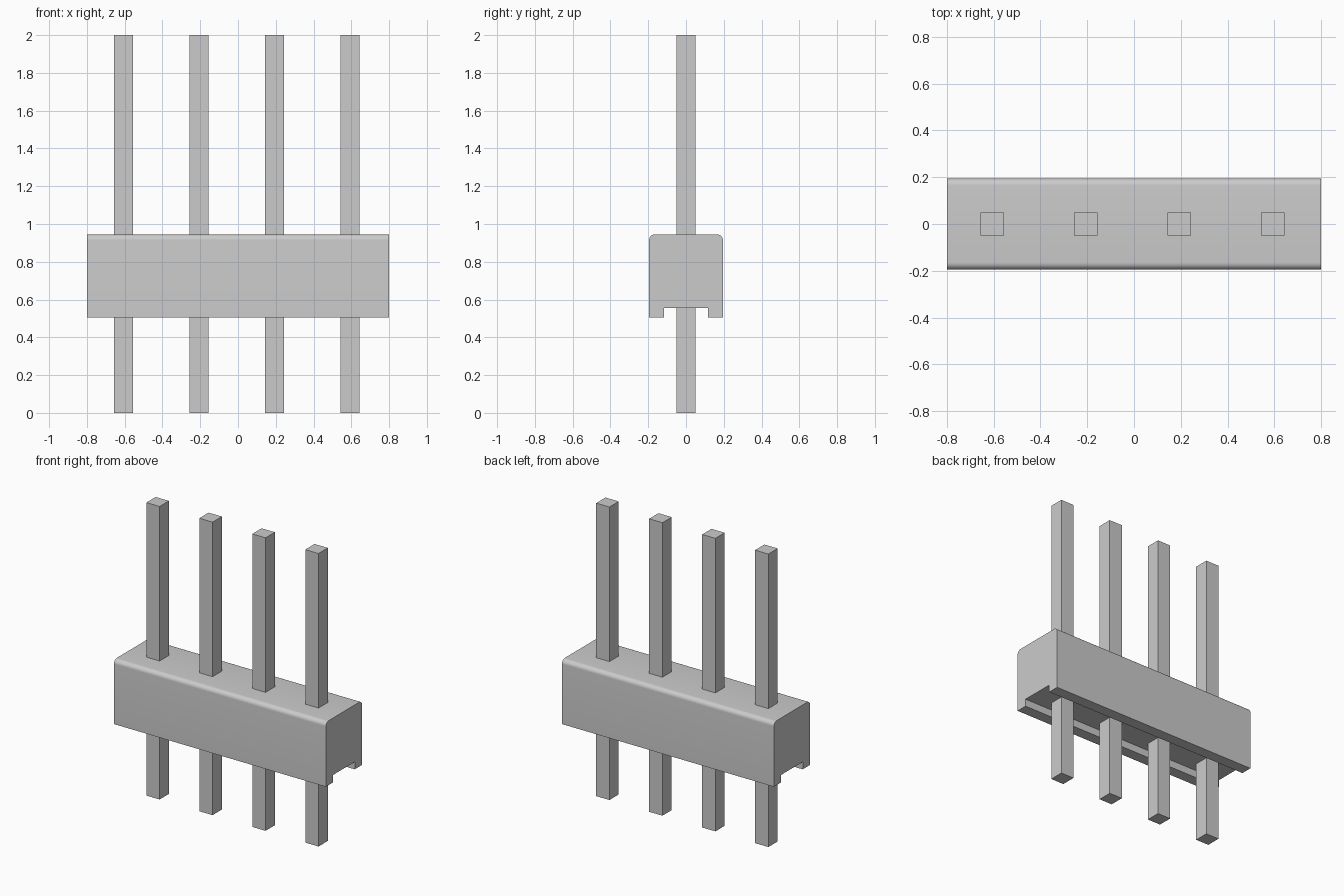
import bpy
import bmesh
import math

cube = bpy.data.objects.get("Cube")
if cube:
    bpy.data.objects.remove(cube, do_unlink=True)

grey = bpy.data.materials.new("plain grey")
grey.use_nodes = True
colour = (0.6, 0.6, 0.6, 1)
grey.diffuse_color = colour
grey.node_tree.nodes["Principled BSDF"].inputs["Base Color"].default_value = colour


def add_prism(name, profile, axis_start, axis_vector):
    """Extrude a closed profile, given as 3D points, along a vector."""
    bm = bmesh.new()
    verts = [bm.verts.new([p + s for p, s in zip(point, axis_start)]) for point in profile]
    face = bm.faces.new(verts)
    moved = bmesh.ops.extrude_face_region(bm, geom=[face], use_keep_orig=True)["geom"]
    bmesh.ops.translate(bm, vec=axis_vector,
                        verts=[g for g in moved if isinstance(g, bmesh.types.BMVert)])
    bmesh.ops.recalc_face_normals(bm, faces=bm.faces)
    mesh = bpy.data.meshes.new(name)
    bm.to_mesh(mesh)
    bm.free()
    mesh.materials.append(grey)
    obj = bpy.data.objects.new(name, mesh)
    bpy.context.collection.objects.link(obj)
    return obj


# Housing: grooved underside and rounded long top edges, as a y-z profile
half_length, half_depth, groove = 0.8, 0.195, 0.117
bottom, groove_top, top, radius = 0.505, 0.556, 0.945, 0.03
half = [(groove, groove_top), (groove, bottom), (half_depth, bottom)]
for i in range(9):
    a = math.pi / 2 * i / 8
    half.append((half_depth - radius + radius * math.cos(a),
                 top - radius + radius * math.sin(a)))
outline = half + [(-y, z) for y, z in reversed(half)]
housing = add_prism("housing", [(0, y, z) for y, z in outline],
                    (-half_length, 0, 0), (2 * half_length, 0, 0))

bpy.ops.object.select_all(action="DESELECT")
housing.select_set(True)
bpy.context.view_layer.objects.active = housing
bpy.ops.object.shade_smooth_by_angle(angle=math.radians(30))

# Pins: four square posts running through the housing
w, pitch, shift = 0.05, 0.4, -0.007
square = [(-w, -w, 0), (w, -w, 0), (w, w, 0), (-w, w, 0)]
for i in range(4):
    add_prism(f"pin_{i + 1}", square, ((i - 1.5) * pitch + shift, 0, 0), (0, 0, 2))
